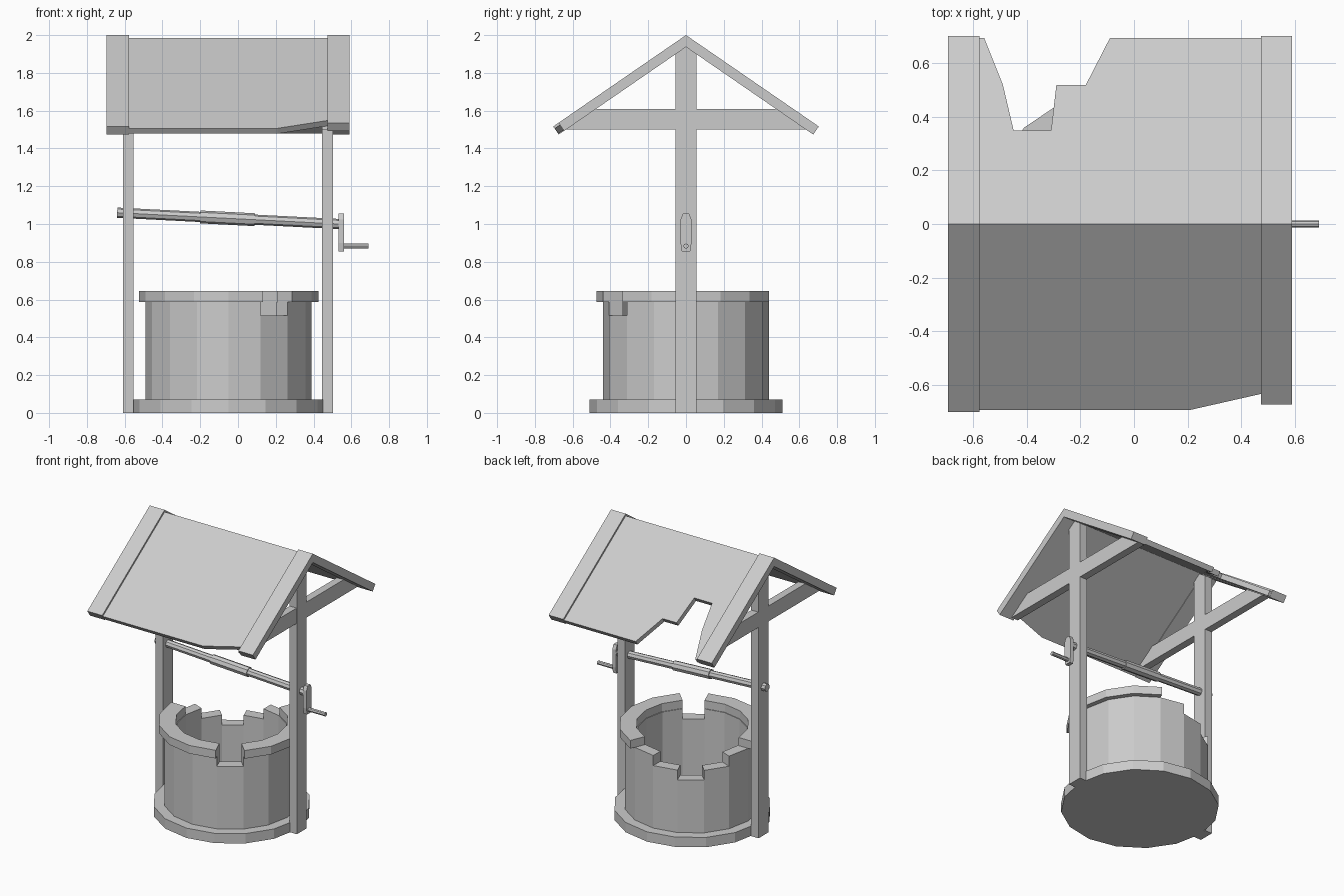
import bpy, bmesh, math
from mathutils import Vector

cube = bpy.data.objects.get("Cube")
if cube:
    bpy.data.objects.remove(cube, do_unlink=True)

GREY = (0.6, 0.6, 0.6, 1)
mat = bpy.data.materials.new("plain grey")
mat.use_nodes = True
mat.diffuse_color = GREY
mat.node_tree.nodes["Principled BSDF"].inputs["Base Color"].default_value = GREY

SIDES = 16
WELL_X = -0.05
SLOPE = 0.688
NORMAL = Vector((0, SLOPE, 1)).normalized()


def finish(name, bm):
    bmesh.ops.remove_doubles(bm, verts=bm.verts, dist=1e-5)
    bmesh.ops.recalc_face_normals(bm, faces=bm.faces)
    mesh = bpy.data.meshes.new(name)
    bm.to_mesh(mesh)
    bm.free()
    mesh.materials.append(mat)
    obj = bpy.data.objects.new(name, mesh)
    bpy.context.collection.objects.link(obj)
    return obj


def prism(name, points, offset):
    """Flat polygon swept along an offset vector."""
    bm = bmesh.new()
    face = bm.faces.new([bm.verts.new(p) for p in points])
    new = bmesh.ops.extrude_face_region(bm, geom=[face], use_keep_orig=True)["geom"]
    moved = [v for v in new if isinstance(v, bmesh.types.BMVert)]
    bmesh.ops.translate(bm, verts=moved, vec=offset)
    return finish(name, bm)


def gable_prism(name, profile, x0, x1):
    """A y-z profile swept along x."""
    return prism(name, [(x0, y, z) for y, z in profile], (x1 - x0, 0, 0))


def rod(name, start, end, radius, sides=8):
    start, end = Vector(start), Vector(end)
    axis = end - start
    bm = bmesh.new()
    bmesh.ops.create_cone(bm, cap_ends=True, segments=sides, radius1=radius,
                          radius2=radius, depth=axis.length)
    obj = finish(name, bm)
    obj.rotation_euler = axis.to_track_quat("Z", "Y").to_euler()
    obj.location = (start + end) / 2
    return obj


def ring(name, inner, outer, z0, tops):
    """Faceted wall with its own top height for each facet (z0 = missing)."""
    bm = bmesh.new()

    def at(i, r, z):
        a = math.tau * i / SIDES
        return WELL_X + r * math.cos(a), r * math.sin(a), z

    def quad(*pts):
        bm.faces.new([bm.verts.new(p) for p in pts])

    for i, top in enumerate(tops):
        if top <= z0:
            continue
        for r in (inner, outer):
            quad(at(i, r, z0), at(i + 1, r, z0), at(i + 1, r, top), at(i, r, top))
        for z in (z0, top):
            quad(at(i, inner, z), at(i + 1, inner, z), at(i + 1, outer, z), at(i, outer, z))
        for edge, other in ((i, tops[i - 1]), (i + 1, tops[(i + 1) % SIDES])):
            if other < top:
                quad(at(edge, inner, other), at(edge, outer, other),
                     at(edge, outer, top), at(edge, inner, top))
    return finish(name, bm)


# Well: base slab, broken wall and broken rim
base = rod("well_base", (0, 0, 0), (0, 0, 0.07), 0.51, SIDES)
base.location.x = WELL_X
base.rotation_euler.z = math.radians(90)

wall = [0.587] * SIDES
wall[4] = wall[6] = wall[13] = 0.515
wall[5] = 0.445
ring("well_wall", 0.36, 0.44, 0.07, wall)

rim = [0.645] * SIDES
for gap in (3, 4, 5, 6, 7, 13):
    rim[gap] = 0.587
ring("well_rim", 0.365, 0.475, 0.587, rim)

# Posts with pointed tops, and the tie beams cut to the roof slope
UNDER = 1.937
post = [(-0.055, 0), (0.055, 0), (0.055, UNDER - 0.055 * SLOPE), (0, UNDER),
        (-0.055, UNDER - 0.055 * SLOPE)]
low, high = [(UNDER - z) / SLOPE for z in (1.5, 1.61)]
beam = [(-low, 1.5), (low, 1.5), (high, 1.61), (-high, 1.61)]
for side, x in (("right", -0.581), ("left", 0.473)):
    gable_prism(side + "_post", post, x - 0.029, x + 0.029)
    gable_prism(side + "_tie_beam", beam, x - 0.027, x + 0.027)


# Gable boards, the left one shorter at the front
def gable_board(name, x0, x1, front, back):
    def eave(y):
        s = math.copysign(1, y)
        top = Vector((y, 2 - SLOPE * abs(y)))
        return top, top - 0.052 * Vector((s * NORMAL.y, NORMAL.z))

    front_top, front_low = eave(front)
    back_top, back_low = eave(back)
    outline = [(0, 2), back_top, back_low, (0, UNDER), front_low, front_top]
    gable_prism(name, outline, x0, x1)


gable_board("right_gable_board", -0.695, -0.578, -0.703, 0.703)
gable_board("left_gable_board", 0.475, 0.59, -0.675, 0.703)


# Roof panels with broken eaves, drawn in plan and laid on the slope
def roof_panel(name, plan):
    side = math.copysign(1, plan[0][1])
    points = [(x, y, 1.985 - SLOPE * abs(y)) for x, y in plan]
    prism(name, points, -0.035 * Vector((0, side * NORMAL.y, NORMAL.z)))


roof_panel("front_roof_panel", [(-0.578, -0.695), (0.21, -0.695), (0.475, -0.635),
                                (0.475, -0.0), (-0.578, -0.0)])
roof_panel("back_roof_panel", [(-0.578, 0.695), (-0.56, 0.695), (-0.49, 0.52),
                               (-0.45, 0.35), (-0.31, 0.35), (-0.29, 0.52),
                               (-0.18, 0.52), (-0.09, 0.695), (0.475, 0.695),
                               (0.475, 0), (-0.578, 0)])

# Sagging axle with thicker drum
left_end, right_end = Vector((0.535, 0, 1.0)), Vector((-0.64, 0, 1.06))
rod("axle", right_end, left_end, 0.027)
rod("axle_drum", right_end.lerp(left_end, 0.375), right_end.lerp(left_end, 0.62), 0.034)

# Crank arm and handle
half = [(0.022, 0.855), (0.029, 0.9), (0.029, 1.025), (0.016, 1.055)]
crank = half + [(-y, z) for y, z in reversed(half)]
gable_prism("crank_arm", crank, 0.532, 0.56)
rod("crank_handle", (0.555, 0, 0.883), (0.692, 0, 0.883), 0.014)
